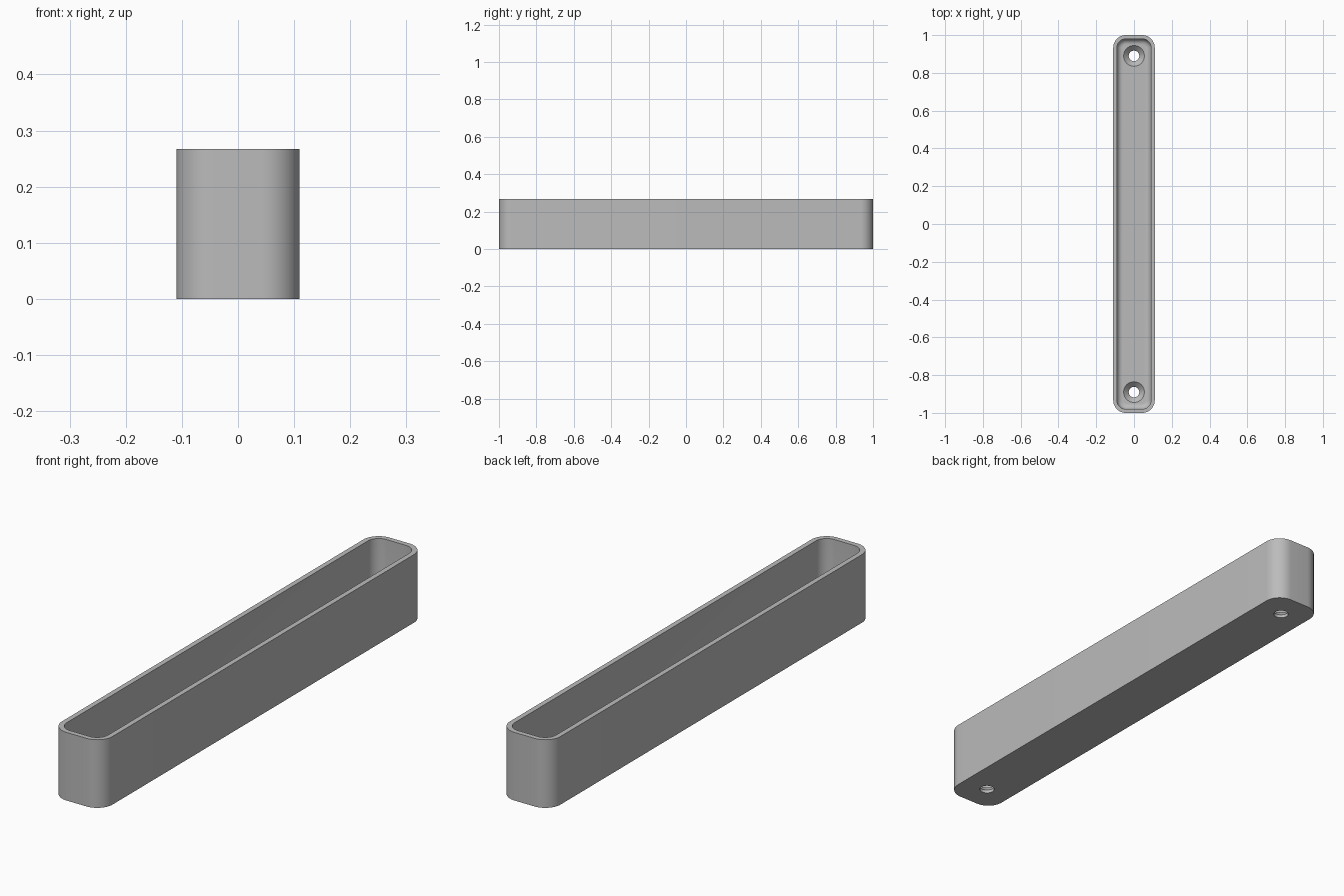
import bpy, bmesh
from math import sin, cos, pi

if "Cube" in bpy.data.objects:
    bpy.data.objects.remove(bpy.data.objects["Cube"])

HALF_X, HALF_Y, HEIGHT, CORNER = 0.11, 1.0, 0.267, 0.067
WALL, FLOOR, FILLET = 0.02, 0.04, 0.03
HOLE_Y, HOLE_R, SINK_R, SINK_DEPTH = 0.89, 0.028, 0.055, 0.027
STEPS = 12

grey = bpy.data.materials.new("grey")
grey.use_nodes = True
grey.diffuse_color = (0.5, 0.5, 0.5, 1)
grey.node_tree.nodes["Principled BSDF"].inputs["Base Color"].default_value = grey.diffuse_color


def rounded_outline(inset):
    """Rounded rectangle, shrunk evenly by the inset."""
    r = CORNER - inset
    cx, cy = HALF_X - CORNER, HALF_Y - CORNER
    points = []
    for i, (sx, sy) in enumerate([(1, 1), (-1, 1), (-1, -1), (1, -1)]):
        for k in range(STEPS + 1):
            a = (i + k / STEPS) * pi / 2
            points.append((sx * cx + r * cos(a), sy * cy + r * sin(a)))
    return points


def circle(radius, y):
    n = STEPS * 4
    return [(radius * cos(2 * pi * i / n), y + radius * sin(2 * pi * i / n)) for i in range(n)]


def loft(name, sections):
    """Closed solid through (outline, z) sections, listed from bottom to top."""
    bm = bmesh.new()
    rings = [[bm.verts.new((x, y, z)) for x, y in outline] for outline, z in sections]
    for low, high in zip(rings, rings[1:]):
        for i in range(len(low)):
            j = (i + 1) % len(low)
            bm.faces.new((low[i], low[j], high[j], high[i]))
    bm.faces.new(rings[0][::-1])
    bm.faces.new(rings[-1])
    mesh = bpy.data.meshes.new(name)
    bm.to_mesh(mesh)
    bm.free()
    mesh.materials.append(grey)
    obj = bpy.data.objects.new(name, mesh)
    bpy.context.collection.objects.link(obj)
    return obj


# Outer block
tray = loft("tray", [(rounded_outline(0), 0), (rounded_outline(0), HEIGHT)])

# Cavity with a filleted floor edge
cavity = []
for k in range(9):
    a = k / 8 * pi / 2
    cavity.append((rounded_outline(WALL + FILLET * (1 - sin(a))), FLOOR + FILLET * (1 - cos(a))))
cavity.append((rounded_outline(WALL), HEIGHT + 0.1))
cutters = [loft("cavity_cutter", cavity)]

# Countersunk screw holes near both ends
for side in (-1, 1):
    y = side * HOLE_Y
    cutters.append(loft("screw_hole_cutter", [
        (circle(HOLE_R, y), -0.05),
        (circle(HOLE_R, y), FLOOR - SINK_DEPTH),
        (circle(SINK_R, y), FLOOR),
        (circle(SINK_R, y), FLOOR + 0.02)]))

# Cut, apply and clean up
bpy.context.view_layer.objects.active = tray
tray.select_set(True)
for cutter in cutters:
    cutter.hide_render = True
    mod = tray.modifiers.new("cut", "BOOLEAN")
    mod.operation, mod.solver, mod.object = "DIFFERENCE", "EXACT", cutter
    bpy.ops.object.modifier_apply(modifier=mod.name)
    bpy.data.objects.remove(cutter)

bpy.ops.object.shade_smooth_by_angle(angle=pi / 6)
